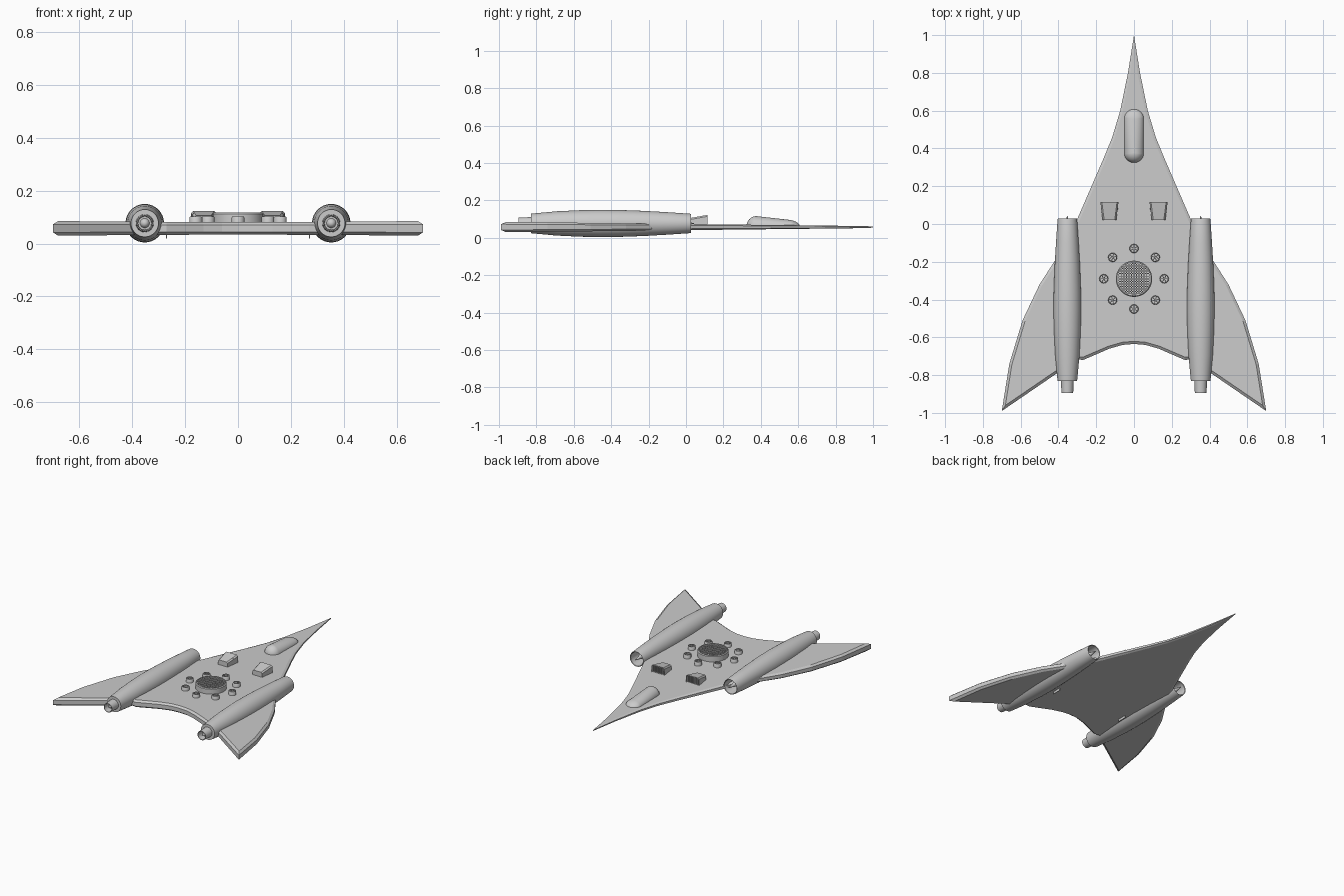
import bpy, bmesh, math
from mathutils import Vector, Matrix

if "Cube" in bpy.data.objects:
    bpy.data.objects.remove(bpy.data.objects["Cube"])

grey = bpy.data.materials.new("light_grey")
grey.diffuse_color = (0.6, 0.6, 0.6, 1)
grey.use_nodes = True
grey.node_tree.nodes["Principled BSDF"].inputs["Base Color"].default_value = grey.diffuse_color


def finish(name, bm, angle=None):
    bmesh.ops.recalc_face_normals(bm, faces=bm.faces)
    me = bpy.data.meshes.new(name)
    bm.to_mesh(me)
    bm.free()
    ob = bpy.data.objects.new(name, me)
    bpy.context.collection.objects.link(ob)
    me.materials.append(grey)
    if angle:
        bpy.ops.object.select_all(action='DESELECT')
        ob.select_set(True)
        bpy.context.view_layer.objects.active = ob
        bpy.ops.object.shade_smooth_by_angle(angle=math.radians(angle))
    return ob


def bridge(bm, a, b):
    n = len(a)
    for i in range(n):
        bm.faces.new((a[i], a[(i + 1) % n], b[(i + 1) % n], b[i]))


def box(bm, c, s, rot=0):
    m = Matrix.Translation(c) @ Matrix.Rotation(rot, 4, 'Z') @ Matrix.Diagonal((*s, 1))
    bmesh.ops.create_cube(bm, size=1, matrix=m)


def lathe(bm, profile, origin, axis, n=32):
    # profile is (radius, distance along axis)
    q = Vector((0, 0, 1)).rotation_difference(Vector(axis))
    prev = None
    for r, h in profile:
        ring = [bm.verts.new(Vector(origin) + q @ Vector((r * math.cos(2 * math.pi * i / n),
                r * math.sin(2 * math.pi * i / n), h))) for i in range(n)]
        if prev:
            bridge(bm, prev, ring)
        prev = ring
    bmesh.ops.remove_doubles(bm, verts=bm.verts, dist=1e-5)


# hull: chamfered arrow-shaped slab, thinning toward the nose
half = [(0.032, 0.8), (0.073, 0.6), (0.115, 0.46), (0.16, 0.35), (0.225, 0.2), (0.29, 0.05),
        (0.345, -0.07), (0.41, -0.18), (0.5, -0.32), (0.59, -0.51), (0.66, -0.74), (0.7, -0.99),
        (0.4, -0.785), (0.31, -0.715), (0.27, -0.72), (0.2, -0.69), (0.13, -0.66), (0.06, -0.64)]
outline = [(0, 1.0)] + half + [(0, -0.635)] + [(-x, y) for x, y in reversed(half)]
pts = [Vector(p) for p in outline]


def inset(i, d):
    a, b, c = pts[i - 1], pts[i], pts[(i + 1) % len(pts)]
    e1, e2 = (b - a).normalized(), (c - b).normalized()
    n1, n2 = Vector((-e1.y, e1.x)), Vector((-e2.y, e2.x))
    n = -(n1 + n2).normalized()
    return b + n * d / max(abs(n.dot(n1)), 0.35)


def thick(y):
    return 0.0165 - 0.0115 * y


bm = bmesh.new()
rings = []
for d, k in ((0.014, -1), (0, -0.55), (0, 0.55), (0.014, 1)):
    ring = []
    for i in range(len(pts)):
        p = inset(i, d) if d else pts[i]
        ring.append(bm.verts.new((p.x, p.y, 0.0575 + k * thick(p.y))))
    rings.append(ring)
for a, b in zip(rings, rings[1:]):
    bridge(bm, a, b)
caps = [bm.faces.new(rings[0]), bm.faces.new(rings[-1])]
bmesh.ops.triangulate(bm, faces=caps)
finish("hull", bm)

# canopy: elongated blister, tallest at its rear
bm = bmesh.new()
prev = None
for j in range(9):
    t = math.pi / 2 * j / 8
    ring = []
    for i in range(32):
        a = 2 * math.pi * (i + 0.5) / 32
        r = 0.052 * math.cos(t) + 0.0004
        y = (0.556 if math.sin(a) > 0 else 0.376) + r * math.sin(a)
        top = 0.116 - 0.13 * max(0, y - 0.4)
        ring.append(bm.verts.new((r * math.cos(a), y, 0.063 + (top - 0.063) * math.sin(t))))
    if prev:
        bridge(bm, prev, ring)
    prev = ring
bm.faces.new(prev)
finish("canopy", bm, 50)

# central lift fan: rim and mesh grille
C = Vector((0, -0.29, 0))
bm = bmesh.new()
lathe(bm, [(0.096, 0.07), (0.096, 0.112), (0.091, 0.117), (0.086, 0.117), (0.086, 0.085), (0, 0.085)],
      C, (0, 0, 1), 40)
finish("fan_rim", bm, 40)
bm = bmesh.new()
for i in range(-6, 7):
    o = i * 0.0135
    L = 2 * math.sqrt(0.089 ** 2 - o * o)
    box(bm, C + Vector((o, 0, 0.110)), (0.005, L, 0.006))
    box(bm, C + Vector((0, o, 0.108)), (L, 0.005, 0.006))
finish("fan_grille", bm)

# eight small thrusters in a circle around the fan
for i in range(8):
    a = i * math.pi / 4
    c = C + Vector((0.16 * math.cos(a), 0.16 * math.sin(a), 0))
    bm = bmesh.new()
    lathe(bm, [(0.024, 0.065), (0.024, 0.099), (0.022, 0.102), (0.019, 0.102), (0.019, 0.088), (0, 0.088)],
          c, (0, 0, 1), 16)
    for k in range(3):
        box(bm, c + Vector((0, 0, 0.096)), (0.04, 0.004, 0.007), a + k * math.pi / 3)
    finish("small_thruster", bm, 40)

for s in (-1, 1):
    # engine nacelle with open intake
    O = (s * 0.353, 0, 0.077)
    bm = bmesh.new()
    lathe(bm, [(0.0, -0.12), (0.04, -0.12), (0.046, 0.025), (0.05, 0.028), (0.052, 0.02), (0.06, -0.1),
               (0.067, -0.22), (0.072, -0.36), (0.073, -0.46), (0.071, -0.56), (0.065, -0.69),
               (0.052, -0.83), (0.036, -0.83), (0.0, -0.83)], O, (0, 1, 0))
    finish("nacelle", bm, 40)
    # intake spike
    bm = bmesh.new()
    lathe(bm, [(0.03, -0.12), (0.022, -0.05), (0.01, 0.0), (0.002, 0.042), (0, 0.042)], O, (0, 1, 0), 20)
    finish("intake_spike", bm, 40)
    # exhaust nozzle with inner cone
    bm = bmesh.new()
    lathe(bm, [(0.034, -0.825), (0.031, -0.895), (0.027, -0.895), (0.025, -0.85), (0.018, -0.85),
               (0, -0.89)], O, (0, 1, 0), 24)
    finish("exhaust_nozzle", bm, 40)

    # wedge-shaped air scoop, open toward the nose
    bm = bmesh.new()
    x = s * 0.13
    back = [bm.verts.new((x + dx, 0.022, z)) for dx, z in
            ((-0.036, 0.065), (0.036, 0.065), (0.036, 0.098), (0.028, 0.106), (-0.028, 0.106), (-0.036, 0.098))]
    front = [bm.verts.new((x + dx, 0.116, z)) for dx, z in
             ((-0.048, 0.065), (0.048, 0.065), (0.048, 0.115), (0.04, 0.123), (-0.04, 0.123), (-0.048, 0.115))]
    bridge(bm, back, front)
    bm.faces.new(back)
    mouth = bm.faces.new(front)
    bmesh.ops.recalc_face_normals(bm, faces=bm.faces)
    bmesh.ops.inset_region(bm, faces=[mouth], thickness=0.005)
    ext = bmesh.ops.extrude_discrete_faces(bm, faces=[mouth])["faces"][0]
    for v in ext.verts:
        v.co.y -= 0.04
        v.co.z -= 0.004
    for k in range(-3, 4):
        box(bm, (x + k * 0.0115, 0.1, 0.093), (0.004, 0.024, 0.048))
    finish("air_scoop", bm)

    # thin keel strip under the hull
    bm = bmesh.new()
    box(bm, (s * 0.27, -0.44, 0.03), (0.004, 0.06, 0.02))
    finish("keel_strip", bm)
